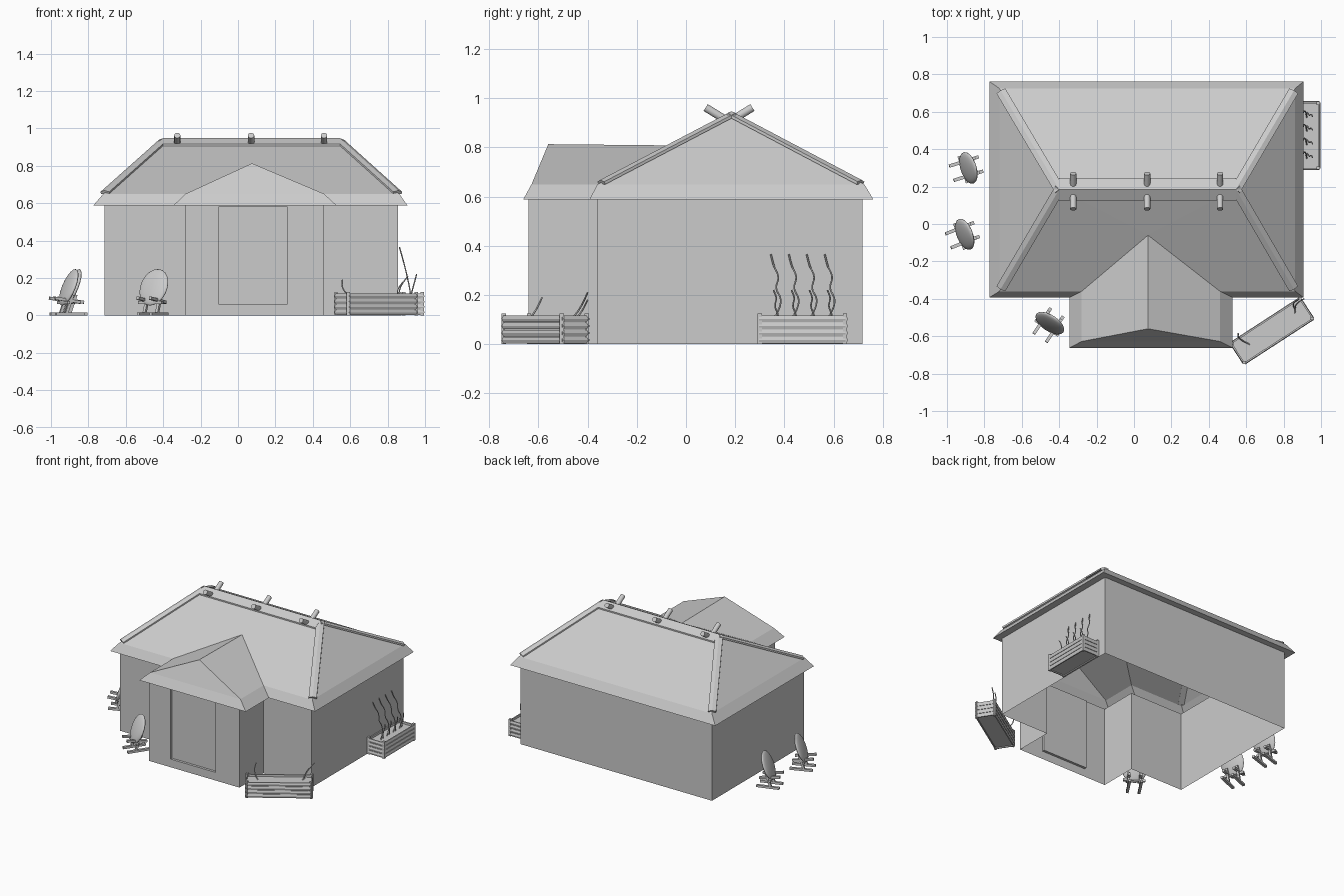
import bpy, bmesh, math
from mathutils import Vector, Matrix

if "Cube" in bpy.data.objects:
    bpy.data.objects.remove(bpy.data.objects["Cube"])


def add_mesh(name, verts, faces, smooth=False):
    me = bpy.data.meshes.new(name)
    me.from_pydata([tuple(v) for v in verts], [], faces)
    bm = bmesh.new()
    bm.from_mesh(me)
    bmesh.ops.remove_doubles(bm, verts=bm.verts, dist=1e-5)
    bmesh.ops.recalc_face_normals(bm, faces=bm.faces)
    for f in bm.faces:
        f.smooth = smooth and len(f.verts) == 4
    bm.to_mesh(me)
    bm.free()
    ob = bpy.data.objects.new(name, me)
    bpy.context.collection.objects.link(ob)
    return ob


def bar(name, p0, p1, profile, smooth=False):
    """Straight prism from p0 to p1 with a (side, up) profile."""
    p0, p1 = Vector(p0), Vector(p1)
    d = (p1 - p0).normalized()
    ref = Vector((0, 0, 1)) if abs(d.z) < 0.95 else Vector((1, 0, 0))
    s = d.cross(ref).normalized()
    u = s.cross(d)
    n = len(profile)
    verts = [p + s * a + u * b for p in (p0, p1) for a, b in profile]
    faces = [(i, (i + 1) % n, n + (i + 1) % n, n + i) for i in range(n)]
    faces += [tuple(range(n))[::-1], tuple(range(n, 2 * n))]
    return add_mesh(name, verts, faces, smooth)


def rect(w, h):
    return [(-w / 2, -h / 2), (w / 2, -h / 2), (w / 2, h / 2), (-w / 2, h / 2)]


def ngon(r, n=10):
    return [(r * math.cos(2 * math.pi * i / n), r * math.sin(2 * math.pi * i / n)) for i in range(n)]


def cap(w, d, t):
    return [(-w, -d - t), (w, -d - t), (w, -d), (0, 0), (-w, -d)]


def outline(x0, x1, y0, y1, px0, px1, py, z):
    """T-shaped footprint: back-left, then round by the porch to back-right."""
    return [Vector((x, y, z)) for x, y in ((x0, y1), (x0, y0), (px0, y0), (px0, py),
                                           (px1, py), (px1, y0), (x1, y0), (x1, y1))]


# House walls, open underneath, with a recessed door in the porch
EAVE = 0.588
wall = (-.715, .855, -.36, .717, -.28, .46, -.64)
base, top = outline(*wall, 0), outline(*wall, EAVE)
faces = [(i, (i + 1) % 8, 8 + (i + 1) % 8, 8 + i) for i in range(8) if i != 3]
add_mesh("house_walls", base + top, faces)
y, back = -.64, -.622
hole = [(-.105, .06), (.265, .06), (.265, .58), (-.105, .58)]
outer = [(-.28, 0), (.46, 0), (.46, EAVE), (-.28, EAVE)]
v = [(a, y, b) for a, b in outer + hole] + [(a, back, b) for a, b in hole]
f = [(i + k, (i + 1) % 4 + k, (i + 1) % 4 + k + 4, i + k + 4) for k in (0, 4) for i in range(4)]
add_mesh("porch_front", v, f)
add_mesh("door", v[8:], [(0, 1, 2, 3)])

# Roof shell: soffit, sloped eave band, hipped main roof and porch roof
eave = outline(-.773, .906, -.393, .762, -.345, .527, -.662, EAVE)
upper = outline(-.72, .862, -.36, .725, -.28, .46, -.628, .65)
RL, RR = Vector((-.40, .185, .935)), Vector((.545, .185, .935))
PF, PB = Vector((.075, -.56, .813)), Vector((.075, -.06, .808))
v = top + eave + upper + [RL, RR, PF, PB]
ring = [(k + i, k + (i + 1) % 8, k + 8 + (i + 1) % 8, k + 8 + i) for k in (0, 8) for i in range(8)]
slopes = [(16, 17, 24), (22, 23, 25), (23, 16, 24, 25), (17, 18, 27, 24), (24, 27, 25),
          (21, 22, 25, 27), (18, 19, 26, 27), (19, 20, 26), (20, 21, 27, 26)]
add_mesh("roof", v, ring + slopes)

# Ridge and hip caps
lift = Vector((0, 0, .012))
bar("ridge_cap", RL + lift, RR + lift, cap(.06, .032, .01))
for end, i in ((RL, 0), (RL, 1), (RR, 6), (RR, 7)):
    bar("hip_cap", end + lift, end.lerp(upper[i], .98) + lift, cap(.027, .008, .012))

# Crossed poles over the ridge
for x in (-.325, .07, .46):
    for s in (-1, 1):
        bar("ridge_pole", (x, .175 + s * .095, .962), (x, .175 - s * .03, .885), ngon(.017), True)


# Round shields leaning on small wooden stands
def shield_stand(cx, cy, ang):
    m = Matrix.Translation((cx, cy, 0)) @ Matrix.Rotation(ang, 4, 'Z')   # local +x is forward

    def P(a, b, c):
        return m @ Vector((a, b, c))
    bpy.ops.mesh.primitive_uv_sphere_add(segments=24, ring_count=10, radius=1)
    disc = bpy.context.object
    disc.name = "round_shield"
    # Bake the tilt and flattening into the mesh
    disc.data.transform(m @ Matrix.Translation((0, 0, .15)) @ Matrix.Rotation(math.radians(-22), 4, 'Y')
                        @ Matrix.Diagonal((.02, .088, .105, 1)))
    bpy.ops.object.shade_smooth()
    for s in (-.04, .04):
        bar("stand_foot", P(-.07, s, .008), P(.09, s, .008), rect(.018, .016))
        bar("stand_post", P(.03, s, .01), P(-.005, s, .11), rect(.016, .016))
        bar("stand_arm", P(-.05, s, .07), P(.095, s, .092), rect(.018, .016))
    bar("stand_rail", P(.03, -.075, .068), P(.03, .075, .068), rect(.016, .016))


for cx, cy, fx, fy in ((-.885, .30, -.95, -.3), (-.905, -.055, -.93, -.37), (-.45, -.53, -.55, -.83)):
    shield_stand(cx, cy, math.atan2(fy, fx))


# Slatted planter boxes
def planter(cx, cy, length, width, ang):
    m = Matrix.Translation((cx, cy, 0)) @ Matrix.Rotation(ang, 4, 'Z')

    def P(a, b, c):
        return m @ Vector((a, b, c))
    L, W = length / 2 - .006, width / 2 - .006
    bar("planter_soil", P(-L, 0, .055), P(L, 0, .055), rect(2 * W, .09))
    slat = [(-.004, -.013), (.004, -.013), (.008, 0), (.004, .013), (-.004, .013)]
    for k in range(4):
        z = .016 + k * .029
        for s in (-1, 1):
            bar("planter_slat", P(-s * L, -s * W, z), P(s * L, -s * W, z), slat)
            bar("planter_slat", P(s * L, -s * W, z), P(s * L, s * W, z), slat)
    for a in (-1, 1):
        for b in (-1, 1):
            bar("planter_post", P(a * (L - .003), b * (W - .003), 0), P(a * (L - .003), b * (W - .003), .125),
                rect(.018, .018))


planter(.738, -.572, .45, .14, math.radians(33))
planter(.925, .473, .365, .14, math.radians(90))


# Wavy stems
def stem(points, r=.0035):
    cu = bpy.data.curves.new("stem", 'CURVE')
    cu.dimensions = '3D'
    cu.bevel_depth, cu.bevel_resolution, cu.resolution_u = r, 1, 4
    sp = cu.splines.new('BEZIER')
    sp.bezier_points.add(len(points) - 1)
    for bp, p in zip(sp.bezier_points, points):
        bp.co = p
        bp.handle_left_type = bp.handle_right_type = 'AUTO'
    cu.use_fill_caps = True
    bpy.context.collection.objects.link(bpy.data.objects.new("plant_stem", cu))


wave = (0, .012, .03, .022, .04, .03, .0)
for k in range(4):
    y0 = .345 + k * .073
    stem([(.925 - .062 * (i / 6) ** 1.3, y0 + wave[6 - i], .09 + .275 * i / 6) for i in range(7)])
    stem([(.92 + .035 * i / 4, y0 + .035 - wave[i] * .6, .09 + .13 * i / 4) for i in range(5)])
for (ax, ay), (bx, by), h in (((.63, -.67), (.55, -.585), .19), ((.83, -.50), (.90, -.40), .21),
                              ((.84, -.48), (.875, -.40), .18)):
    stem([(ax + (bx - ax) * t + .012 * math.sin(7 * t), ay + (by - ay) * t, .09 + (h - .09) * t * t)
          for t in (0, .25, .5, .75, 1)])
